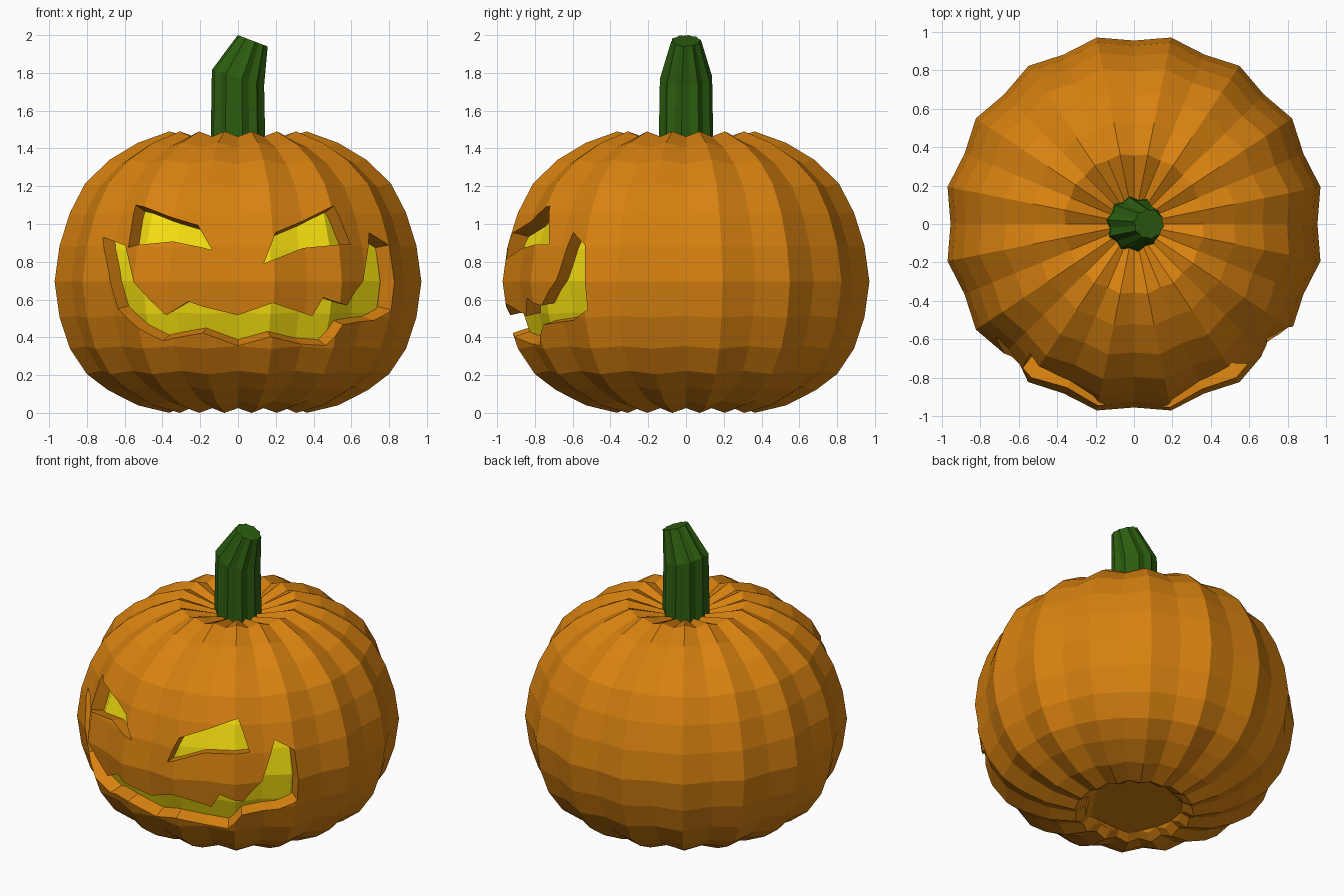
import bpy, bmesh
from math import sin, cos, pi, sqrt
from mathutils import Vector

if "Cube" in bpy.data.objects:
    bpy.data.objects.remove(bpy.data.objects["Cube"])

MID = Vector((0, 0, 0.72))      # centre that creases and carvings taper towards
SEGS = 32                       # 16 lobes, two facets each
# (radius, z) of the lobe crests, bottom to top
PROFILE = [(.31, .03), (.37, 0), (.54, .04), (.70, .12), (.815, .205), (.907, .34),
           (.963, .505), (.99, .695), (.963, .885), (.907, 1.06), (.825, 1.215),
           (.693, 1.34), (.54, 1.43), (.37, 1.49), (.13, 1.42)]


def material(name, rgb):
    m = bpy.data.materials.new(name)
    m.diffuse_color = (*rgb, 1)
    m.use_nodes = True
    m.node_tree.nodes["Principled BSDF"].inputs["Base Color"].default_value = m.diffuse_color
    return m


def make(name, verts, faces, mat=None):
    me = bpy.data.meshes.new(name)
    me.from_pydata(verts, [], faces)
    bm = bmesh.new()
    bm.from_mesh(me)
    bmesh.ops.recalc_face_normals(bm, faces=bm.faces)
    bm.to_mesh(me)
    bm.free()
    ob = bpy.data.objects.new(name, me)
    bpy.context.collection.objects.link(ob)
    if mat:
        me.materials.append(mat)
    return ob


def loft(name, rings, mat):
    """Skin a list of equal rings and cap both ends."""
    n = len(rings[0])
    verts = [v for ring in rings for v in ring]
    faces = [(k * n + i, k * n + (i + 1) % n, (k + 1) * n + (i + 1) % n, (k + 1) * n + i)
             for k in range(len(rings) - 1) for i in range(n)]
    faces += [tuple(range(n)), tuple(range(len(verts) - n, len(verts)))]
    return make(name, verts, faces, mat)


def gourd(name, scale, mat):
    rings = []
    for r, z in PROFILE:
        ring = []
        for i in range(SEGS):
            a = 2 * pi * i / SEGS
            p = Vector((r * cos(a), r * sin(a), z))
            ring.append(MID + (p - MID) * scale * (1 if i % 2 else .965))
        rings.append(ring)
    return loft(name, rings, mat)


def on_surface(x, z):
    """Point on the front of the gourd at the given x and z."""
    for (r0, z0), (r1, z1) in zip(PROFILE[1:], PROFILE[2:]):
        if z0 <= z <= z1:
            r = (r0 + (r1 - r0) * (z - z0) / (z1 - z0)) * .975
            return Vector((x, -sqrt(r * r - x * x), z))


def carve(body, top, bottom):
    """Cut a strip-shaped opening whose walls taper towards the centre."""
    n = len(top)
    outline = [on_surface(*p) for p in top + bottom]
    verts = [MID + (p - MID) * s for s in (.86, 1.2) for p in outline]
    m = 2 * n
    faces = []
    for i in range(n - 1):
        quad = (i, i + 1, n + i + 1, n + i)
        faces += [quad, tuple(v + m for v in quad),
                  (i, i + 1, m + i + 1, m + i),
                  (n + i, n + i + 1, m + n + i + 1, m + n + i)]
    for i in (0, n - 1):
        faces.append((i, n + i, m + n + i, m + i))
    cutter = make("carving_cutter", verts, faces)
    mod = body.modifiers.new("carve", 'BOOLEAN')
    mod.operation, mod.solver, mod.object = 'DIFFERENCE', 'EXACT', cutter
    bpy.context.view_layer.objects.active = body
    bpy.ops.object.modifier_apply(modifier=mod.name)
    bpy.data.objects.remove(cutter)


orange = material("orange_skin", (.68, .22, .005))
yellow = material("yellow_glow", (.92, .74, .005))
green = material("green_stem", (.025, .11, .005))

# Ribbed body with carved eyes and mouth
body = gourd("pumpkin_body", 1, orange)
carve(body, [(-.54, 1.10), (-.375, 1.045), (-.21, .99)],
      [(-.575, .875), (-.35, .91), (-.135, .86)])
carve(body, [(.195, .95), (.35, 1.02), (.50, 1.09)],
      [(.135, .79), (.35, .875), (.595, .89)])
carve(body,
      [(-.595, .885), (-.54, .695), (-.47, .605), (-.385, .515), (-.26, .59), (0, .515),
       (.18, .585), (.395, .51), (.45, .61), (.57, .57), (.62, .64), (.67, .70),
       (.685, .80), (.695, .955)],
      [(-.715, .93), (-.69, .75), (-.64, .55), (-.40, .38), (-.18, .43), (0, .35),
       (.17, .41), (.335, .36), (.46, .36), (.55, .47), (.72, .49), (.795, .55),
       (.81, .70), (.78, .885)])

# Glowing inside seen through the openings
gourd("glowing_core", .91, yellow)

# Fluted stem, bent towards +x: (centre x, centre z, radius, slope of the ring)
rings = []
for cx, cz, rad, slope in [(0, 1.38, .147, 0), (0, 1.775, .14, -.3), (.078, 1.97, .08, -.38)]:
    ring = []
    for i in range(20):
        a = 2 * pi * (i + .5) / 20
        r = rad * (1 if i % 2 else .88)
        ring.append(Vector((cx + r * cos(a), r * sin(a), cz + slope * r * cos(a))))
    rings.append(ring)
loft("stem", rings, green)
